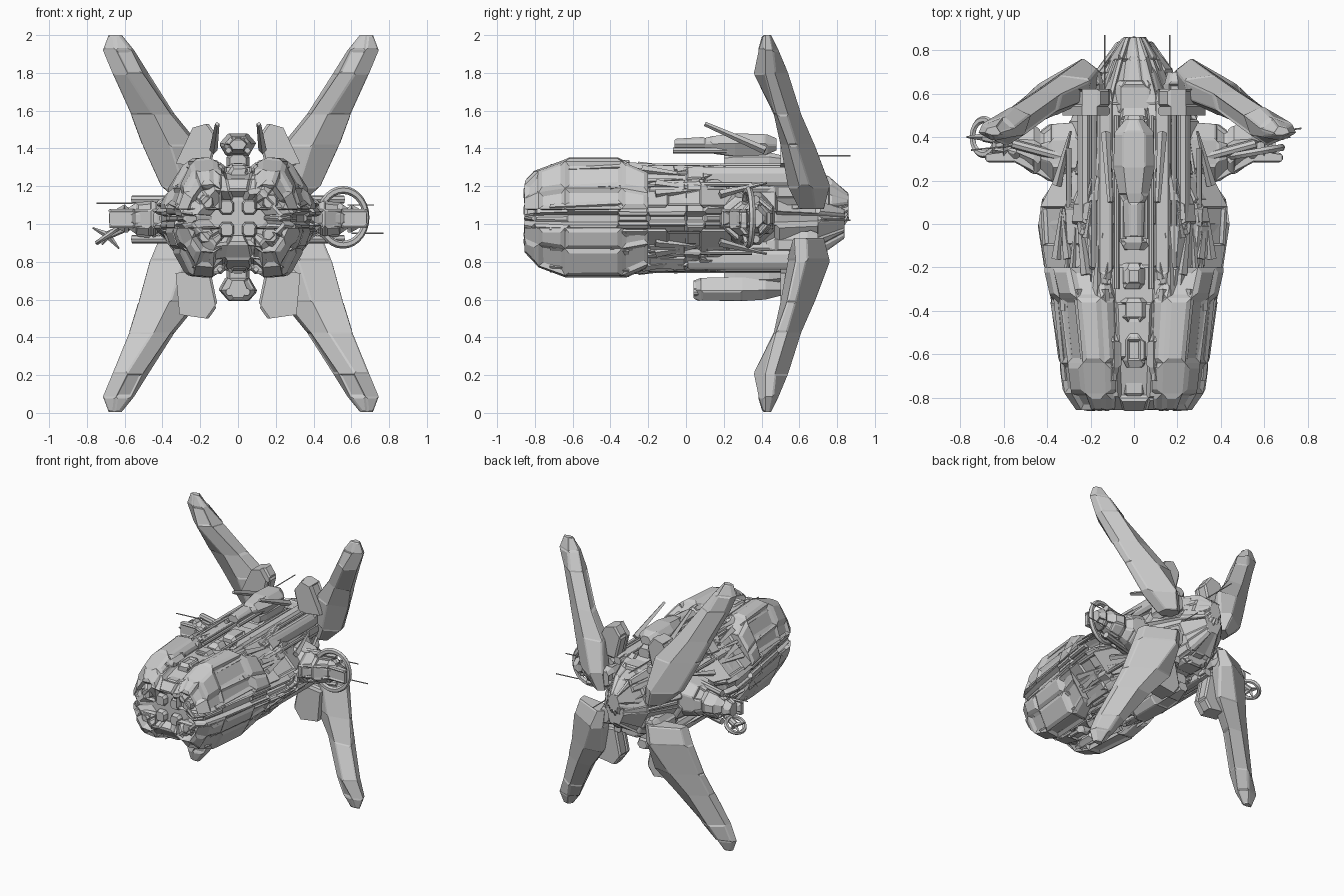
import bpy, bmesh, math, random
from mathutils import Vector, Matrix

if "Cube" in bpy.data.objects:
    bpy.data.objects.remove(bpy.data.objects["Cube"])

ZC = 1.03          # mid height of the hull
SIDES = ((1, 1, "upper_right"), (-1, 1, "upper_left"), (1, -1, "lower_right"), (-1, -1, "lower_left"))


def finish(name, bm):
    me = bpy.data.meshes.new(name)
    bm.to_mesh(me)
    bm.free()
    ob = bpy.data.objects.new(name, me)
    bpy.context.collection.objects.link(ob)
    return ob


def loft(name, rings, sx=1, sz=1, sub=1, panels=0.0, depth=0.012, thick=.01, seed=1, zc=ZC, dx=0.0):
    """Skin matching rings of points; optionally cut raised and sunken panels."""
    rows = []
    for a, b in zip(rings, rings[1:]):
        for k in range(sub):
            rows.append([Vector(p).lerp(Vector(q), k / sub) for p, q in zip(a, b)])
    rows.append([Vector(p) for p in rings[-1]])
    bm = bmesh.new()
    vs = [[bm.verts.new((sx * p.x + dx, p.y, zc + sz * (p.z - zc))) for p in r] for r in rows]
    n = len(vs[0])
    skin = []
    for a, b in zip(vs, vs[1:]):
        for i in range(n):
            j = (i + 1) % n
            skin.append(bm.faces.new((a[i], a[j], b[j], b[i])))
    bm.faces.new(vs[0])
    bm.faces.new(vs[-1])
    bmesh.ops.recalc_face_normals(bm, faces=bm.faces[:])
    rng = random.Random(seed)
    for d in (depth, -depth, depth * 0.5):
        pick = [f for f in skin if f.is_valid and rng.random() < panels / 2]
        skin = [f for f in skin if f not in pick]
        if pick:
            bmesh.ops.inset_individual(bm, faces=pick, thickness=thick, depth=d, use_even_offset=True)
    return finish(name, bm)


def bar(name, x0, x1, y0, y1, z0, z1, taper=0.7, **kw):
    """Chamfered block running along y with narrowed ends."""
    cx, cz, w, h = (x0 + x1) / 2, (z0 + z1) / 2, (x1 - x0) / 2, (z1 - z0) / 2
    prof = ((.6, 1), (1, .5), (1, -.5), (.6, -1), (-.6, -1), (-1, -.5), (-1, .5), (-.6, 1))
    e = min(0.06, (y1 - y0) * 0.2)
    rings = [[(cx + w * s * u, y, cz + h * s * v) for u, v in prof]
             for y, s in ((y0, taper), (y0 + e, 1), (y1 - e, 1), (y1, taper))]
    return loft(name, rings, **kw)


def rod(name, p, q, r0, r1=None, seg=8):
    p, q = Vector(p), Vector(q)
    bm = bmesh.new()
    m = Matrix.Translation((p + q) / 2) @ (q - p).to_track_quat('Z', 'Y').to_matrix().to_4x4()
    bmesh.ops.create_cone(bm, cap_ends=True, segments=seg, radius1=r0,
                          radius2=r0 if r1 is None else r1, depth=(q - p).length, matrix=m)
    return finish(name, bm)


def ring(name, c, rx, rz, r, rot):
    bpy.ops.mesh.primitive_torus_add(location=c, rotation=rot, major_radius=1, minor_radius=r / rx,
                                     major_segments=28, minor_segments=6)
    ob = bpy.context.object
    ob.name = name
    ob.scale = (rx, rz, rx)


# Main hull with a recessed belt line along each side and a hollow nose
quarter = ((.22, .94), (.5, 1), (.64, .74), (.78, .5), (1, .13), (.92, .07))
half = list(quarter) + [(x, -z) for x, z in reversed(quarter)]
prof = half + [(-x, z) for x, z in reversed(half)]
hull = ((-.80, .15, .1), (-.855, .24, .15), (-.8, .30, .22), (-.62, .335, .27), (-.36, .38, .27),
        (-.2, .41, .265), (0, .44, .27), (.1, .425, .275), (.22, .34, .28), (.48, .29, .28),
        (.7, .18, .2), (.84, .07, .1))
loft("hull", [[(u * w, y, ZC + v * h) for u, v in prof] for y, w, h in hull],
     panels=.6, depth=.014, seed=4)

# Tail block
loft("tail_block", [[(u * w, y, z + v * h) for u, v in prof] for y, w, h, z in
     ((.55, .22, .27, 1.03), (.76, .11, .18, 1.07), (.86, .045, .06, 1.1))], panels=.4, seed=2)

nac = ((.22, 1), (.62, .96), (.9, .42), (1.04, 0), (0, 0), (0, .8))
# Wing stations: height, then points for inner-back, ridge, outer-back, outer-front, front, inner-front
wing = (
    (1.08, ((.17, .70), (.21, .73), (.28, .68), (.29, .62), (.24, .60), (.18, .64))),
    (1.20, ((.18, .71), (.25, .76), (.40, .66), (.42, .60), (.31, .54), (.19, .62))),
    (1.42, ((.22, .66), (.36, .68), (.50, .59), (.52, .54), (.38, .50), (.24, .57))),
    (1.58, ((.35, .60), (.46, .61), (.57, .54), (.58, .48), (.46, .465), (.37, .52))),
    (1.80, ((.49, .50), (.57, .54), (.67, .47), (.68, .42), (.60, .36), (.52, .41))),
    (1.92, ((.565, .44), (.62, .49), (.715, .455), (.73, .42), (.66, .385), (.58, .40))),
    (2.00, ((.63, .42), (.65, .45), (.69, .44), (.70, .42), (.67, .41), (.64, .41))))

for sx, sz, tag in SIDES:
    k = dict(sx=sx, sz=sz)
    # Big faceted wing, swept out and forward; the lower pair is broader at the root
    grow = [.14, .06, .02, .01, 0, 0, 0] if sz < 0 else [0] * 7
    loft("wing_" + tag, [[(x + (g if i in (2, 3) else 0), y - (g / 3 if i in (2, 3) else 0), z)
         for i, (x, y) in enumerate(p)] for (z, p), g in zip(wing, grow)],
         panels=.35, depth=.005, seed=7, zc=1.003, dx=.015, **k)
    # Raised fairing at the wing root
    z1 = 1.53 if sz > 0 else 1.56
    w = .11 if sz > 0 else .18
    loft("wing_fairing_" + tag, [[(.16, y, 1.3), (.12, y, z1 - .07), (.17, y, z1),
         (.13 + w, y, z1 - .02), (.33, y, 1.32)] for y in (.5, .54, .62)], panels=.5, seed=3, **k)
    # Front nacelle on each corner of the nose, with framed sunken panels
    loft("nose_nacelle_" + tag, [[(x + u * a, y, ZC + .05 + v * h) for u, v in nac] for y, x, a, h in
         ((-.81, .10, .13, .1), (-.855, .09, .17, .13), (-.78, .08, .23, .21), (-.64, .08, .25, .262),
          (-.34, .09, .28, .262), (-.2, .12, .28, .2))], panels=.7, depth=.013, thick=.022, seed=5, **k)
    # Swept shoulder plate widening towards the middle
    loft("shoulder_plate_" + tag, [[(a, y, z), (b - .1, y, z - .05), (b + .01, y, ZC + .07), (a, y, ZC + .05)]
         for y, a, b, z in ((-.34, .2, .37, 1.24), (-.1, .2, .41, 1.25), (.08, .2, .42, 1.26),
                            (.24, .18, .34, 1.25))], panels=.5, seed=9, **k)
    # Long deck rails and pipes
    bar("deck_rail_" + tag, .10, .17, -.28, .62, 1.25, 1.32, seed=6, panels=.5, **k)
    bar("outer_rail_" + tag, .19, .26, -.05, .60, 1.2, 1.29, seed=8, panels=.5, **k)
    bar("nose_box_" + tag, .07, .17, -.7, -.5, 1.25, 1.325, panels=.5, **k)
    bar("nose_port_" + tag, .13, .21, -.85, -.7, 1.08, 1.16, taper=.8, **k)
    bar("nose_vent_" + tag, .02, .1, -.84, -.74, 1.05, 1.13, taper=.8, **k)
    bar("rear_block_" + tag, .14, .24, .42, .70, 1.1, 1.24, panels=.4, **k)
    for i, (x, z, y0, y1) in enumerate(((.08, 1.3, -.3, .5), (.185, 1.3, -.2, .5), (.3, 1.21, -.05, .35))):
        rod(f"deck_pipe_{i}_{tag}", (sx * x, y0, ZC + sz * (z - ZC)), (sx * x, y1, ZC + sz * (z - ZC)), .013)
    # Slivers of armour running lengthwise along the deck slope
    rng = random.Random(11)
    for i in range(16):
        x, y = rng.uniform(.1, .36), rng.uniform(-.4, .2)
        x2 = x + rng.uniform(-.03, .04) if y < -.1 else x * .82
        z = ZC + .275 - max(0, x - .2) * .95
        z2 = ZC + .275 - max(0, x2 - .2) * .95
        rod(f"armour_sliver_{i}_{tag}", (sx * x, y, ZC + sz * (z - ZC)),
            (sx * x2, y + rng.uniform(.15, .3), ZC + sz * (z2 - ZC)), rng.uniform(.014, .028), .006, 4)
    # Long slanted armour strips over the nose nacelle
    for i, (x, z) in enumerate(((.115, 1.33), (.24, 1.315), (.295, 1.215), (.335, 1.12))):
        rod(f"nose_strip_{i}_{tag}", (sx * (x - .02), -.72, ZC + sz * (z - ZC - .03)),
            (sx * (x + .02), -.3, ZC + sz * (z - ZC - .01)), .016, .02, 4)

# Deck blocks along the centre line, top and bottom
for i, (y0, y1, w, z) in enumerate(((-.8, -.7, .06, 1.24), (-.66, -.5, .05, 1.31), (-.45, -.34, .06, 1.32),
                                   (-.3, -.18, .05, 1.31), (-.12, .05, .06, 1.31), (.5, .66, .1, 1.29))):
    for sz, tag in ((1, "top"), (-1, "bottom")):
        bar(f"deck_block_{i}_{tag}", -w, w, y0, y1, z - .12, z, sz=sz, panels=.4, seed=i)

# Dorsal canopy turret and ventral turret
hexa = ((.5, 1), (1, .1), (.6, -1), (-.6, -1), (-1, .1), (-.5, 1))
for name, sz, zc, st in (
        ("dorsal_turret", 1, 1.42, ((-.06, .045, .025), (.1, .05, .035), (.14, .07, .045), (.26, .095, .06),
                                    (.42, .09, .055), (.48, .04, .03))),
        ("ventral_turret", -1, .655, ((.04, .05, .045), (.08, .09, .06), (.3, .1, .063), (.42, .09, .055),
                                      (.52, .04, .03)))):
    loft(name, [[(u * w, y, zc + v * h) for u, v in hexa] for y, w, h in st],
         sz=sz, zc=zc, panels=.4, depth=.006, seed=3)
bar("dorsal_mount", -.06, .06, .2, .5, 1.28, 1.38)
bar("ventral_mount", -.06, .06, .2, .5, .68, .78)

for s, tag in ((1, "right"), (-1, "left")):
    # Blades beside the dorsal turret and turret barrels
    rod("dorsal_blade_" + tag, (s * .11, .1, 1.53), (s * .13, .42, 1.39), .012, .022, 4)
    rod("dorsal_barrel_" + tag, (s * .05, -.07, 1.39), (s * .05, .3, 1.39), .016)
    rod("ventral_barrel_" + tag, (s * .045, .04, .64), (s * .045, .3, .64), .02)
    # Side weapon arm
    oct8 = [(math.cos(a), math.sin(a)) for a in (math.pi * (i + .5) / 4 for i in range(8))]
    loft("side_arm_" + tag, [[(x, y + u * a, 1.03 + v * h) for u, v in oct8] for x, y, a, h in
         ((.26, .33, .15, .15), (.38, .33, .14, .12), (.43, .33, .1, .09), (.46, .34, .12, .1),
          (.54, .36, .08, .09), (.58, .36, .05, .06), (.6, .36, .07, .08), (.65, .36, .05, .05))],
         sx=s, panels=.5, seed=2)
    loft("arm_strut_" + tag, [[(.34, .18, z), (.55, .29, z), (.68, .29, z), (.68, .32, z), (.52, .34, z),
         (.32, .42, z)] for z in (.98, 1.0, 1.06, 1.08)], sx=s, panels=.5, seed=4, depth=.006)
    for i, z in enumerate((.92, 1.13)):
        rod(f"arm_gun_{i}_{tag}", (s * .3, .3, z), (s * .56, .37, z), .022)
    z = 1.19 - s * .17
    rod("tail_antenna_" + tag, (s * .15 + .015, .62, z), (s * .15 + .015, .87, z), .004, seg=5)

# Uneven arm details: large ring on the right, small finned ring on the left
ring("right_arm_ring", (.555, .33, 1.035), .125, .145, .018, (math.pi / 2, 0, math.radians(10)))
rod("right_arm_needle_low", (.6, .42, .95), (.77, .44, .95), .004, seg=5)
rod("right_arm_needle_high", (.58, .38, 1.1), (.72, .40, 1.1), .004, seg=5)
rod("left_arm_needle", (-.56, .36, 1.11), (-.75, .34, 1.11), .004, seg=5)
ring("left_arm_ring", (-.69, .4, .94), .065, .08, .014, (0, math.radians(-35), 0))
rod("left_ring_stem", (-.55, .37, 1.0), (-.69, .4, .94), .022)
for i, (dx, dz) in enumerate(((-.08, .04), (.06, -.07), (-.03, -.05), (.07, .02))):
    rod(f"left_ring_fin_{i}", (-.69, .4, .94), (-.69 + dx, .4, .94 + dz), .018, .004, 4)
